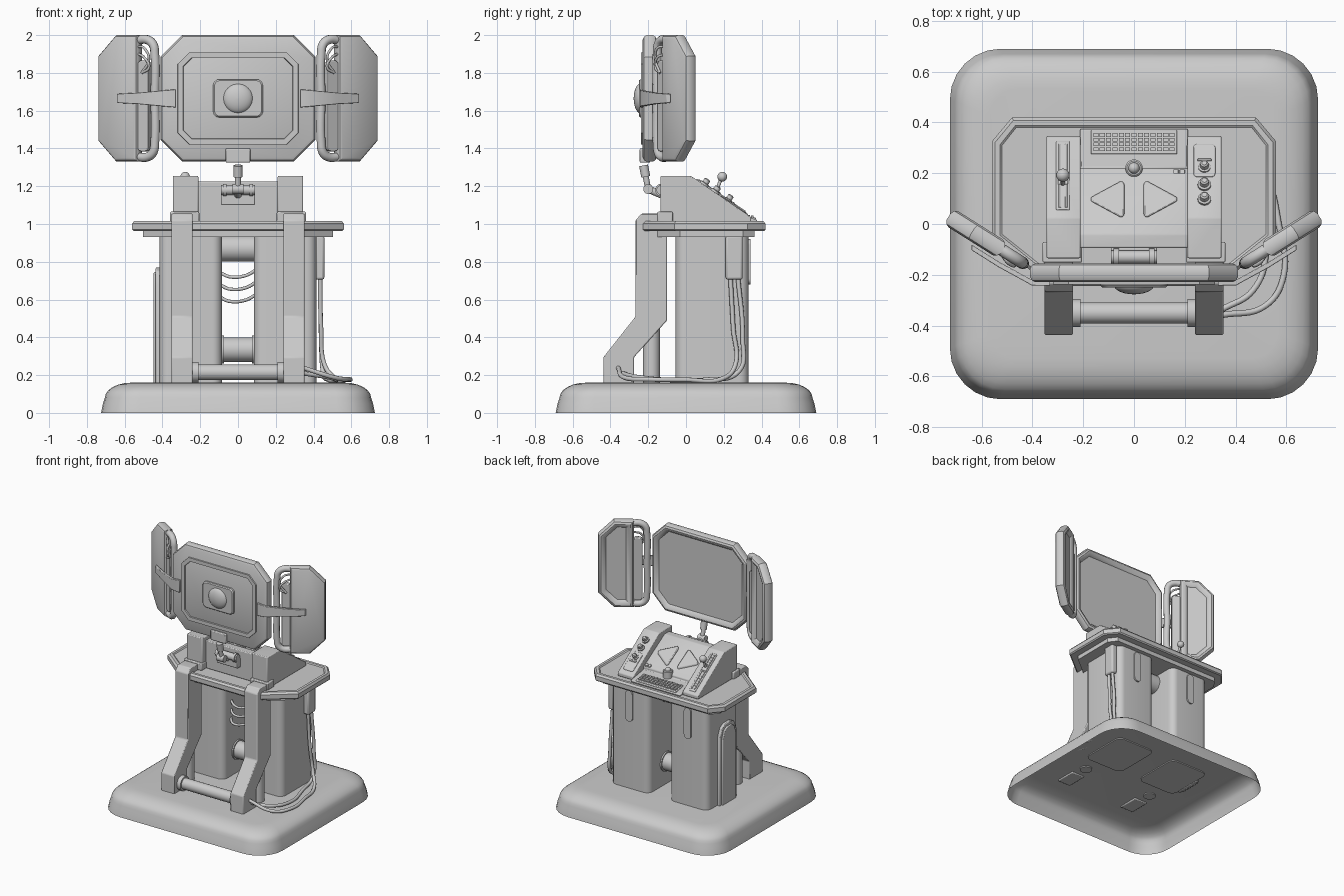
import bpy, bmesh
from math import sin, cos, pi, radians
from mathutils import Vector as V

if "Cube" in bpy.data.objects:
    bpy.data.objects.remove(bpy.data.objects["Cube"])

def loft(name, rings, cap0=True, cap1=True, bevel=0):
    bm = bmesh.new()
    rows = [[bm.verts.new(p) for p in r] for r in rings]
    n = len(rows[0])
    for a, b in zip(rows, rows[1:]):
        for i in range(n):
            bm.faces.new((a[i], a[(i + 1) % n], b[(i + 1) % n], b[i]))
    if cap0: bm.faces.new(rows[0])
    if cap1: bm.faces.new(rows[-1])
    bmesh.ops.recalc_face_normals(bm, faces=bm.faces)
    me = bpy.data.meshes.new(name)
    bm.to_mesh(me); bm.free()
    ob = bpy.data.objects.new(name, me)
    bpy.context.collection.objects.link(ob)
    if bevel:
        m = ob.modifiers.new("bevel", 'BEVEL')
        m.width, m.segments, m.limit_method = bevel, 2, 'ANGLE'
    return ob

def prism_x(name, yz, x0, x1, bevel=0.006):
    return loft(name, [[(x, y, z) for y, z in yz] for x in (x0, x1)], bevel=bevel)

def box(name, x0, x1, y0, y1, z0, z1, bevel=0.006):
    return prism_x(name, [(y0, z0), (y1, z0), (y1, z1), (y0, z1)], x0, x1, bevel)

def turned(name, a, b, prof, n=28):
    """Round part from a towards b; prof = (distance, radius) pairs."""
    a = V(a); d = (V(b) - a).normalized()
    u = d.orthogonal().normalized(); w = d.cross(u)
    return loft(name, [[a + d * t + (u * cos(2 * pi * i / n) + w * sin(2 * pi * i / n)) * r
                        for i in range(n)] for t, r in prof])

def rod(name, a, b, r, n=28):
    return turned(name, a, b, [(0, r), ((V(b) - V(a)).length, r)], n)

def ball(name, c, r):
    return turned(name, V(c) - V((0, 0, r)), c,
                  [(r - r * cos(t * pi / 10), max(r * sin(t * pi / 10), .001)) for t in range(11)], 20)

def tube(name, pts, r):
    cu = bpy.data.curves.new(name, 'CURVE')
    cu.dimensions, cu.bevel_depth, cu.bevel_resolution, cu.resolution_u = '3D', r, 3, 8
    cu.use_fill_caps = True
    sp = cu.splines.new('BEZIER')
    sp.bezier_points.add(len(pts) - 1)
    for bp, p in zip(sp.bezier_points, pts):
        bp.co = p
        bp.handle_left_type = bp.handle_right_type = 'AUTO'
    ob = bpy.data.objects.new(name, cu)
    bpy.context.collection.objects.link(ob)

def rrect(hx, hy, r, n=6):
    return [(sx * (hx - r) + r * cos(a), sy * (hy - r) + r * sin(a))
            for q, (sx, sy) in enumerate([(1, 1), (-1, 1), (-1, -1), (1, -1)])
            for a in [(q + i / n) * pi / 2 for i in range(n + 1)]]

def octagon(w, h, c):
    return [(w, c - h), (w, h - c), (w - c, h), (c - w, h), (-w, h - c), (-w, c - h), (c - w, -h), (w - c, -h)]

def pad(name, outline, plane, h, bevel=0.004):
    """Raised plate that follows a sloped panel."""
    return loft(name, [[(x, y, plane(y) + k) for x, y in outline] for k in (-.01, h)], bevel=bevel)

def rect(x0, x1, y0, y1): return [(x0, y0), (x1, y0), (x1, y1), (x0, y1)]

# base: open-bottomed rounded shell
arc = [(0, 0), (.01, .05)] + [(.02 + .14 * (1 - cos(t)), .08 + .08 * sin(t)) for t in [i * pi / 12 for i in range(7)]]
loft("base", [[(x, y, z) for x, y in rrect(.725 - d, .69 - d, .2 - d * .6)] for d, z in arc], cap0=False)

# pedestal columns, rear posts, bent legs and their caps
leg = [(-.437, .15), (-.437, .295), (-.267, .51), (-.267, 1.02), (-.235, 1.055), (-.15, 1.055),
       (-.1, 1.02), (-.1, .49), (-.275, .295), (-.275, .15)]
cheek = [(-.135, 1.01), (-.135, 1.255), (.025, 1.255), (.345, 1.037), (.345, 1.01)]
for s in (-1, 1):
    loft("column", [[(s * .25 + x, .138 + y, z) for x, y in rrect(.165, .193, .05)] for z in (.152, .94)])
    rod("rear_post", (s * .3, -.183, .152), (s * .3, -.183, .94), .045)
    prism_x("leg", leg, s * .24, s * .352)
    box("leg_cap", s * .205, s * .36, -.152, -.07, 1.01, 1.065)
    prism_x("console_cheek", cheek, s * .21, s * .345)
    turned("crossbar_flange", (s * .245, -.35, .215), (0, -.35, .215), [(0, .055), (.035, .055)])
    loft("column_back_pill", [[(s * .25 + x, y, .80 + z) for x, z in rrect(.03, .12, .03)] for y in (.32, .342)])
rod("crossbar", (-.24, -.35, .215), (.24, -.35, .215), .042)

# parts between the columns
rod("upper_drum", (-.1, .12, .87), (.1, .12, .87), .07)
rod("lower_drum", (-.1, .12, .335), (.1, .12, .335), .065)
for s in (-1, 1):
    rod("drum_flange", (s * .09, .12, .335), (s * .075, .12, .335), .075)
for i, z in enumerate((.735, .67, .605)):
    tube("inner_wire", [(-.1, .05, z + .01), (-.04, .02 - i * .01, z - .015), (.04, .02, z - .008), (.1, .05, z + .025)], .009)

# side access panel (left) and junction box (right) with cables
arch = [(0, .15), (0, .68), (.03, .75), (.07, .77), (.14, .77), (.18, .75), (.21, .68), (.21, .15)]
prism_x("side_panel", arch, -.436, -.41)
prism_x("side_panel_face", [(.105 + (y - .105) * .8, .15 + (z - .15) * .96) for y, z in arch], -.447, -.43)
box("junction_box", .41, .457, .21, .3, .705, .94, .012)
tube("cable", [(.435, .235, .72), (.44, .25, .45), (.46, .26, .25), (.52, .19, .18), (.57, 0, .175),
               (.59, -.2, .178), (.52, -.32, .185), (.34, -.36, .24)], .012)
tube("cable", [(.435, .275, .72), (.44, .3, .4), (.45, .28, .22), (.48, .1, .175), (.52, -.1, .175),
               (.47, -.26, .19), (.34, -.34, .21)], .012)

# desk slab in two layers
def desk(d, z):
    h = [(.48 - .41 * d, .42 - d), (.56 - d, .325 - .41 * d), (.56 - d, -.06 + .5 * d), (.33 - .4 * d, -.245 + d)]
    return [(x, y, z) for x, y in h + [(-x, y) for x, y in h[::-1]]]
loft("desk_lower", [desk(.057, z) for z in (.93, .97)])
loft("desk_top", [desk(d, z) for d, z in [(.008, .962), (0, .97), (0, 1.003), (.012, 1.017), (.032, 1.017), (.04, 1.01)]])

# console centre, arrow pads, keyboard
prism_x("console_centre", [(-.095, 1.01), (-.095, 1.225), (-.04, 1.225), (.22, 1.07), (.22, 1.05),
                           (.375, 1.025), (.375, 1.01)], -.212, .212)
zc = lambda y: 1.225 - .596 * (y + .04)
zk = lambda y: 1.05 - .16 * (y - .22)
zs = lambda y: 1.255 - .681 * (y - .025)
for s in (-1, 1):
    pad("arrow_pad", [(s * x, y) for x, y in [(.17, .105), (.17, .09), (.05, .025), (.038, .035), (.038, .16), (.05, .17)]], zc, .014, .006)
pad("keyboard_tray", rect(-.17, .17, .275, .37), zk, .008)
for j in range(4):
    for i in range(13):
        x, y = -.15 + i * .025, .295 + j * .0185
        pad("key", rect(x - .01, x + .01, y - .007, y + .007), zk, .016, 0)
turned("trackball_mount", (0, .22, 1.03), (0, .22, 1.2), [(0, .034), (.065, .034), (.07, .028)])
ball("trackball", (0, .22, 1.1), .022)
for x in (.165, .19):
    pad("small_button", rect(x - .01, x + .01, .198, .215), zc, .01, .002)

# left cheek lever slot
pad("lever_plate", rect(-.307, -.253, .055, .325), zs, .006)
for x in (-.297, -.272):
    pad("lever_guide", rect(x, x + .01, .065, .315), zs, .012, .002)
for k in range(5):
    pad("lever_notch", rect(-.29, -.27, .085 + k * .05, .09 + k * .05), zs, .01, 0)
pad("lever_slider", rect(-.3, -.26, .155, .185), zs, .018)
rod("lever", (-.28, .155, 1.16), (-.28, .19, 1.25), .009, 16)
ball("lever_knob", (-.28, .192, 1.25), .026)

# right cheek switch plate and knobs
pad("switch_plate", [(.277 + x, .25 + y) for x, y in rrect(.043, .065, .015)], zs, .006, .003)
pad("switch_bar", rect(.25, .305, .248, .257), zs, .016, .002)
N = V((0, .563, .826))
for y, r in ((.22, .024), (.152, .026), (.095, .026)):
    c = V((.277, y, zs(y)))
    turned("dial", c - N * .01, c + N, [(0, r), (.02, r), (.023, r * .7), (.042, r * .65), (.047, r * .4)])

# jointed neck
box("neck_block", -.09, .09, -.135, -.09, 1.1, 1.17)
rod("neck_hinge", (-.09, -.13, 1.18), (.09, -.13, 1.18), .026)
for s in (-1, 1):
    rod("hinge_cap", (s * .06, -.13, 1.18), (s * .08, -.13, 1.18), .033)
rod("neck_lower_link", (0, -.13, 1.155), (0, -.2, 1.185), .02)
rod("neck_pivot", (-.03, -.2, 1.185), (.03, -.2, 1.185), .026)
rod("neck_upper_link", (0, -.2, 1.185), (0, -.225, 1.31), .016)
rod("neck_collar", (0, -.213, 1.25), (0, -.225, 1.31), .024)
box("neck_clip", -.065, .065, -.245, -.19, 1.325, 1.4)

# centre screen: rounded rim, flat front, recessed display at the back
RIM = [(.022, .037), (.008, .03), (0, .015), (0, -.015), (.008, -.03), (.022, -.037), (.035, -.034), (.055, -.012)]
ZC = 1.665
def centre(d, v):
    return [(x, -.192 - v, ZC + z) for x, z in octagon(.41 - d, .335 - d, .115 - .586 * d)]
loft("centre_screen", [centre(d, v) for d, v in RIM])
loft("front_frame", [centre(d, v) for d, v in [(.09, .03), (.092, .046), (.12, .046), (.124, .03)]], False, False)
loft("front_boss", [[(x * k, y, ZC + z * k) for x, z in rrect(.132, .1, .03)] for k, y in [(1, -.22), (1, -.243), (.94, -.25)]])
turned("front_dome", (0, -.24, ZC), (0, -1, ZC), [(.037 * sin(t), max(.08 * cos(t), .001)) for t in [i * pi / 14 for i in range(8)]])

# angled side screens with grab rail, inner strip, wires and support arm
CA, SA = cos(radians(32.2)), sin(radians(32.2))
for s in (-1, 1):
    P = lambda u, v, z: (s * (.42 + u * CA + v * SA), -.165 + u * SA - v * CA, z)
    def wing(d, v):
        h = [(.115 + d, .335 - d), (.255 - .41 * d, .335 - d), (.366 - d, .225 - .41 * d)]
        return [P(u, v, ZC + z) for u, z in h + [(u, -z) for u, z in h[::-1]]]
    loft("side_screen", [wing(d, v) for d, v in RIM])
    tube("side_rail", [P(u, 0, ZC + z) for u, z in [(.13, .31), (.07, .31), (.035, .285), (.024, .23), (.024, 0),
                                                   (.024, -.23), (.035, -.285), (.07, -.31), (.13, -.31)]], .024)
    loft("side_strip", [[P(.088 + x, v, ZC - .04 + z) for x, z in rrect(.032, .24, .02)] for v in (-.018, .02)], bevel=.004)
    for k in (0, 1):
        tube("side_wire", [P(.12, .01, 1.94 - k * .04), P(.07, .03, 1.93 - k * .05), P(.045, .025, 1.87 - k * .04),
                           P(.09, .025, 1.80)], .007)
    loft("support_arm", [[(s * x, y, ZC - h), (s * x, y, ZC + h), (s * x, y + .022, ZC + h), (s * x, y + .022, ZC - h)]
                         for x, y, h in [(.33, -.243, .048), (.4, -.243, .042), (.53, -.172, .03), (.64, -.103, .024)]], bevel=.003)

# shading
for ob in bpy.context.scene.objects:
    ob.select_set(ob.type == 'MESH')
    if ob.type == 'MESH':
        bpy.context.view_layer.objects.active = ob
bpy.ops.object.shade_smooth_by_angle(angle=radians(35))
